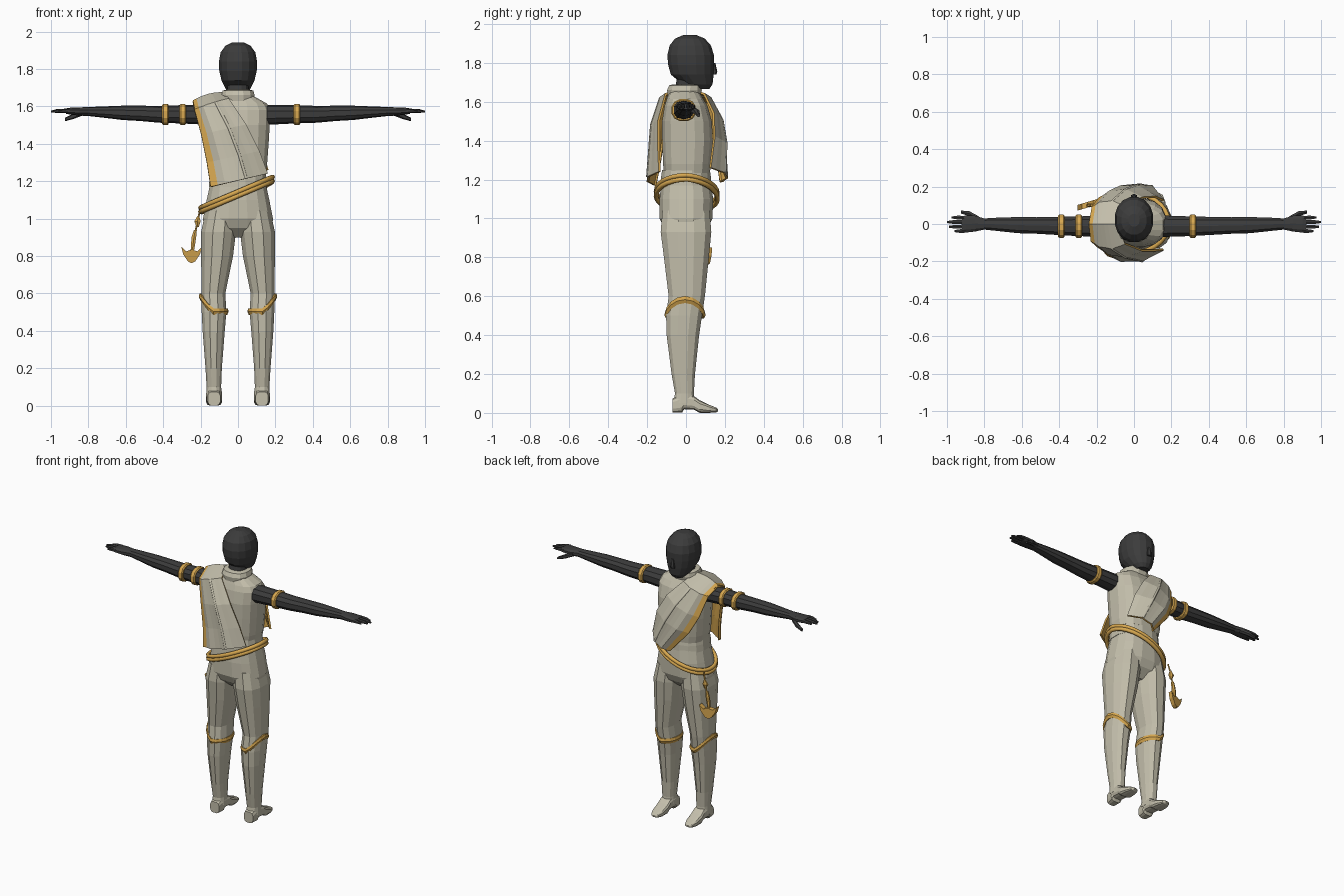
import bpy, bmesh
from math import sin, cos, pi, copysign
from mathutils import Vector

cube = bpy.data.objects.get("Cube")
if cube:
    bpy.data.objects.remove(cube, do_unlink=True)


def material(name, rgb):
    m = bpy.data.materials.new(name)
    m.use_nodes = True
    m.diffuse_color = (*rgb, 1)
    node = next(n for n in m.node_tree.nodes if n.type == 'BSDF_PRINCIPLED')
    node.inputs["Base Color"].default_value = (*rgb, 1)
    return m


LINEN = material("linen", (0.55, 0.52, 0.41))
GOLD = material("gold", (0.68, 0.39, 0.08))
DARK = material("charcoal", (0.045, 0.045, 0.045))


def finish(name, bm, *mats):
    bmesh.ops.recalc_face_normals(bm, faces=bm.faces)
    mesh = bpy.data.meshes.new(name)
    bm.to_mesh(mesh)
    bm.free()
    for m in mats:
        mesh.materials.append(m)
    ob = bpy.data.objects.new(name, mesh)
    bpy.context.collection.objects.link(ob)
    return ob


def skin(bm, rows, closed=True):
    """Join rows of points with quads."""
    vs = [[bm.verts.new(p) for p in r] for r in rows]
    n = len(vs[0])
    for a, b in zip(vs, vs[1:]):
        for i in range(n if closed else n - 1):
            j = (i + 1) % n
            bm.faces.new((a[i], a[j], b[j], b[i]))
    return vs


def loft(name, axis, rings, mat, sides=12, power=0.85):
    """Each ring: position on the axis, two centres, two radii."""
    bm = bmesh.new()
    rows = []
    for pos, c1, c2, r1, r2 in rings:
        row = []
        for i in range(sides):
            t = 2 * pi * (i + 0.5) / sides
            a = c1 + r1 * copysign(abs(cos(t)) ** power, cos(t))
            b = c2 + r2 * copysign(abs(sin(t)) ** power, sin(t))
            row.append({'x': (pos, a, b), 'y': (a, pos, b), 'z': (a, b, pos)}[axis])
        rows.append(row)
    vs = skin(bm, rows)
    bm.faces.new(vs[0])
    bm.faces.new(vs[-1])
    return finish(name, bm, mat)


def tube(name, points, radius, mat, closed=False):
    cu = bpy.data.curves.new(name, 'CURVE')
    cu.dimensions = '3D'
    cu.bevel_depth = radius
    cu.bevel_resolution = 1
    cu.use_fill_caps = True
    sp = cu.splines.new('POLY')
    sp.points.add(len(points) - 1)
    for p, co in zip(sp.points, points):
        p.co = (*co, 1)
    sp.use_cyclic_u = closed
    cu.materials.append(mat)
    ob = bpy.data.objects.new(name, cu)
    bpy.context.collection.objects.link(ob)
    return ob


# Head and neck
loft("head", 'z', [(1.665, 0, .085, .04, .035), (1.69, 0, .06, .065, .078),
                   (1.74, 0, .032, .09, .112), (1.79, 0, .026, .102, .12),
                   (1.84, 0, .024, .104, .122), (1.89, 0, .022, .094, .108),
                   (1.925, 0, .02, .068, .078), (1.943, 0, .02, .03, .035)], DARK, 16, 0.95)
loft("neck", 'z', [(1.6, 0, -.01, .06, .06), (1.74, 0, .015, .058, .06)], DARK)
loft("nose", 'z', [(1.74, 0, .143, .017, .014), (1.755, 0, .145, .017, .016),
                   (1.8, 0, .143, .008, .008)], DARK, 6)

# Tunic, collar and trousers
loft("tunic", 'z', [(1.235, 0, .005, .148, .12), (1.28, 0, .005, .157, .125),
                    (1.4, 0, .008, .166, .132), (1.5, 0, .005, .172, .13),
                    (1.58, 0, 0, .175, .112), (1.615, 0, -.005, .158, .095),
                    (1.655, 0, -.01, .085, .075)], LINEN, 16, 0.75)
loft("waistband", 'z', [(1.17, 0, 0, .158, .132), (1.215, 0, 0, .155, .13),
                        (1.25, 0, 0, .15, .125)], LINEN, 16)
loft("collar", 'z', [(1.625, 0, -.01, .088, .085), (1.66, 0, -.008, .092, .092),
                     (1.685, 0, -.004, .084, .084), (1.69, 0, -.002, .062, .064)], LINEN)
loft("trouser_seat", 'z', [(1.2, 0, 0, .148, .128), (1.1, 0, .002, .17, .14),
                           (1.0, 0, 0, .19, .138), (.95, 0, 0, .185, .115),
                           (.9, 0, 0, .05, .06)], LINEN, 16, 0.8)

# Paired limbs
for s, side in ((1, "left"), (-1, "right")):
    loft(side + "_leg", 'z', [(1.04, s * .09, 0, .085, .125), (.93, s * .104, 0, .096, .134),
                              (.8, s * .112, .002, .088, .119), (.6, s * .131, .004, .065, .096),
                              (.5, s * .128, -.01, .068, .095), (.4, s * .13, -.016, .061, .086),
                              (.2, s * .13, -.014, .045, .062), (.1, s * .129, -.008, .04, .05),
                              (.05, s * .128, -.01, .044, .056)], LINEN, 12)
    # Shoe: position along y, half width, sole height, upper height
    shoe = [(-.07, .034, 0, .075), (-.02, .042, 0, .1), (-.01, .042, .018, .1),
            (.04, .042, .016, .088), (.07, .044, 0, .066), (.12, .04, 0, .042),
            (.155, .026, .002, .028), (.165, .01, .008, .018)]
    loft(side + "_shoe", 'y', [(y, s * .128, (lo + hi) / 2, w, (hi - lo) / 2)
                               for y, w, lo, hi in shoe], LINEN, 12, 0.6)

    # Boot cuff rising to a point on the outside
    bm = bmesh.new()
    rows = [[], [], []]
    for i in range(16):
        t = 2 * pi * i / 16
        out = max(0, cos(t))
        for row, dz, grow in zip(rows, (0, .018, .036), (.002, .01, .006)):
            row.append((s * (.13 + (.07 + grow) * cos(t)),
                        -.005 + (.096 + grow) * sin(t), .485 + .08 * out ** 1.3 + dz))
    skin(bm, rows)
    cuff = finish(side + "_boot_cuff", bm, GOLD)
    cuff.modifiers.new("thickness", 'SOLIDIFY').thickness = .012

    # Arm and palm
    arm = [(.14, -.012, 1.555, .06, .054), (.3, -.012, 1.558, .055, .049),
           (.42, -.01, 1.558, .05, .045), (.52, -.008, 1.563, .046, .041),
           (.62, -.006, 1.566, .045, .038), (.72, -.002, 1.57, .038, .03),
           (.8, 0, 1.573, .031, .024), (.85, .002, 1.573, .044, .022),
           (.9, 0, 1.575, .048, .018), (.92, -.003, 1.575, .044, .014)]
    loft(side + "_arm", 'x', [(s * x, *r) for x, *r in arm], DARK, 10)
    for name, y, tip in (("index", .033, .975), ("middle", .01, 1.0),
                         ("ring", -.014, .99), ("little", -.036, .96)):
        loft(f"{side}_{name}_finger", 'x', [(s * .9, y, 1.577, .012, .012),
                                            (s * (tip - .03), y * 1.05, 1.576, .011, .01),
                                            (s * tip, y * 1.05, 1.572, .006, .005)], DARK, 6)
    loft(side + "_thumb", 'x', [(s * .83, .025, 1.566, .018, .014),
                                (s * .88, .055, 1.548, .015, .015),
                                (s * .925, .064, 1.53, .009, .009)], DARK, 6)

# Arm bands
for name, x in (("left_arm_band", .315), ("right_inner_arm_band", -.295),
                ("right_outer_arm_band", -.388)):
    loft(name, 'x', [(x - .017, -.012, 1.557, .058, .052), (x - .011, -.012, 1.557, .064, .058),
                     (x + .011, -.012, 1.557, .064, .058), (x + .017, -.012, 1.557, .058, .052)],
         GOLD, 12)

# Draped sash: neck edge and arm edge of each row, from one hem over the shoulder to the other
stations = [((.155, -.13, 1.24), (-.14, -.16, 1.17)), ((.11, -.135, 1.36), (-.16, -.135, 1.3)),
            ((.04, -.135, 1.5), (-.19, -.115, 1.45)), ((-.05, -.1, 1.635), (-.225, -.085, 1.58)),
            ((-.08, 0, 1.665), (-.235, 0, 1.622)), ((-.05, .09, 1.635), (-.22, .085, 1.58)),
            ((.04, .135, 1.54), (-.185, .13, 1.45)), ((.11, .14, 1.42), (-.13, .16, 1.34)),
            ((.155, .12, 1.26), (0, .18, 1.19))]
COLS = 8
bm = bmesh.new()
rows = []
for neck, edge in stations:
    neck, edge = Vector(neck), Vector(edge)
    way = (neck.y + edge.y) / .27
    row = []
    for c in range(COLS + 1):
        u = c / COLS
        p = neck.lerp(edge, u)
        fold = .008 if c in (3, 6) else 0
        p.y += way * (.04 * sin(pi * u) + fold)
        p.z += (1 - min(1, abs(way))) * .012 * sin(pi * u)
        row.append(p)
    rows.append(row)
skin(bm, rows, closed=False)
bm.faces.ensure_lookup_table()
for i, f in enumerate(bm.faces):
    f.material_index = 1 if i % COLS == COLS - 1 else 0
sash = finish("sash", bm, LINEN, GOLD)
# Outward side stays linen, lining and edge are gold
top = max(sash.data.polygons, key=lambda p: p.center.z)
if top.normal.z < 0:
    sash.data.flip_normals()
thick = sash.modifiers.new("lining", 'SOLIDIFY')
thick.thickness = .012
thick.offset = 1
thick.material_offset = 1
thick.material_offset_rim = 1

# Sash trim along both long edges, and a raised diagonal fold
tube("sash_arm_trim", [r[-1] for r in rows], .008, GOLD)
tube("sash_fold", [r[3] + Vector((0, copysign(.008, r[3].y), 0)) for r in rows], .008, LINEN)

# Slanted double cord belt
for name, dz in (("upper", .011), ("lower", -.011)):
    loop = []
    for i in range(28):
        t = 2 * pi * i / 28
        loop.append((-.008 + .193 * cos(t), .004 + .158 * sin(t),
                     1.13 + .082 * cos(t) - .015 * max(0, sin(t)) + dz))
    tube(name + "_belt_cord", loop, .013, GOLD, closed=True)

# Hanging charm: cord, bead, stem and crescent
loft("charm_bead", 'z', [(.955, -.215, .1, .006, .006), (.985, -.217, .1, .019, .014),
                         (1.015, -.212, .1, .005, .005)], GOLD, 6)
tube("charm_cord", [(-.2, .09, 1.06), (-.213, .1, 1.0), (-.228, .1, .93)], .005, GOLD)
loft("charm_stem", 'z', [(.94, -.228, .1, .009, .008), (.9, -.236, .1, .014, .011),
                         (.82, -.245, .1, .01, .009)], GOLD, 6)
bm = bmesh.new()
outline = [(-.055, .06), (-.03, .035), (0, .045), (.03, .035), (.055, .06),
           (.045, .02), (.02, -.018), (0, -.028), (-.02, -.018), (-.045, .02)]
face = bm.faces.new([bm.verts.new((-.248 + x, .088 + x * .3, .79 + z)) for x, z in outline])
extra = bmesh.ops.extrude_face_region(bm, geom=[face])["geom"]
bmesh.ops.translate(bm, vec=(0, .03, 0), verts=[v for v in extra if isinstance(v, bmesh.types.BMVert)])
finish("charm_crescent", bm, GOLD)
